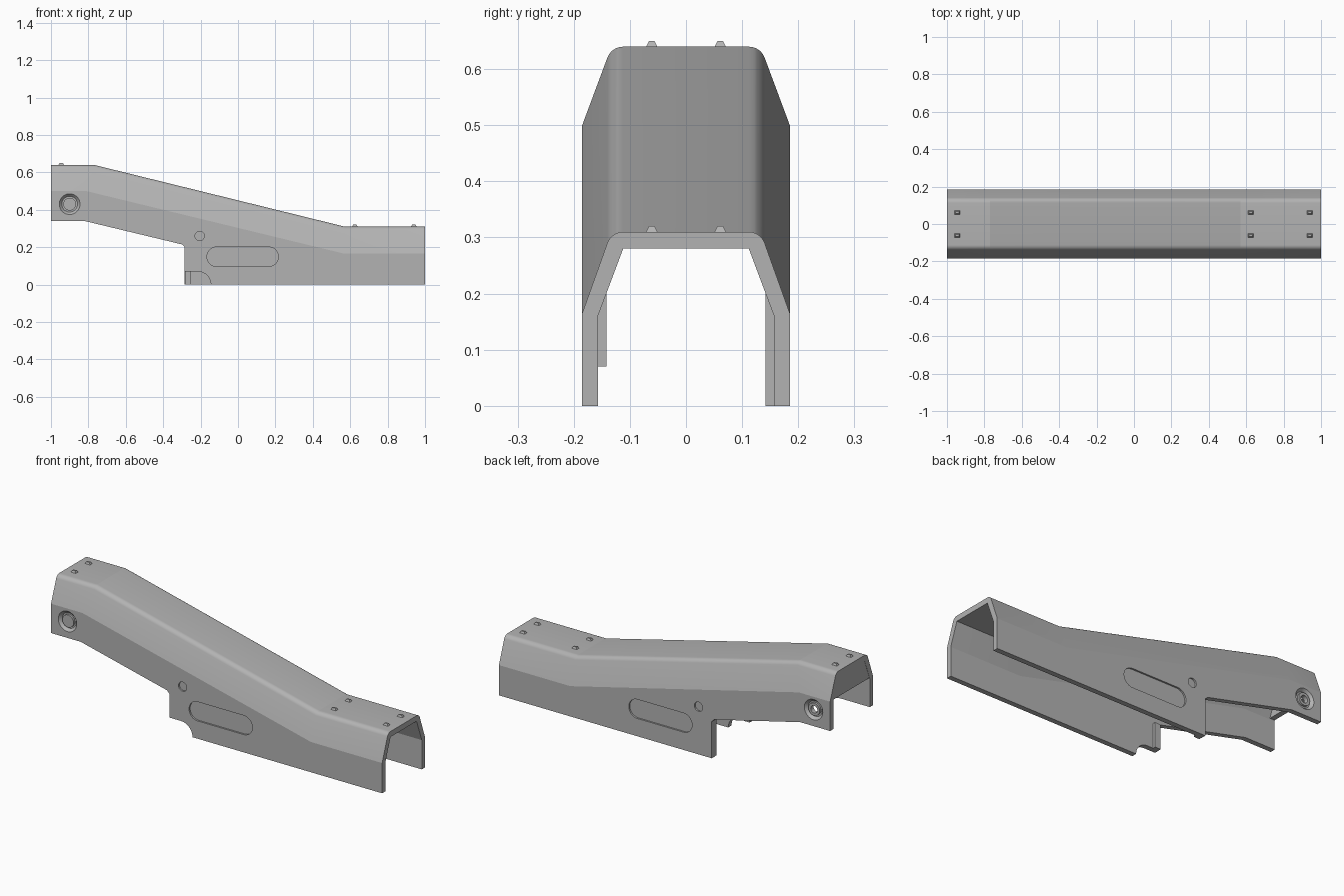
import bpy, bmesh, math
from mathutils import Vector

cube = bpy.data.objects.get("Cube")
if cube:
    bpy.data.objects.remove(cube, do_unlink=True)

grey = bpy.data.materials.new("satin_grey")
grey.use_nodes = True
grey.diffuse_color = (0.45, 0.45, 0.45, 1)
grey.node_tree.nodes["Principled BSDF"].inputs["Base Color"].default_value = (0.45, 0.45, 0.45, 1)


def make(name, rings):
    """Join equal closed rings of points into a capped solid."""
    bm = bmesh.new()
    rows = [[bm.verts.new(p) for p in ring] for ring in rings]
    n = len(rows[0])
    for a, b in zip(rows, rows[1:]):
        for i in range(n):
            j = (i + 1) % n
            bm.faces.new((a[i], a[j], b[j], b[i]))
    bm.faces.new(rows[0])
    bm.faces.new(rows[-1])
    bmesh.ops.recalc_face_normals(bm, faces=bm.faces)
    mesh = bpy.data.meshes.new(name)
    bm.to_mesh(mesh)
    bm.free()
    mesh.materials.append(grey)
    ob = bpy.data.objects.new(name, mesh)
    bpy.context.collection.objects.link(ob)
    return ob


def prism(name, pts, y0, y1, end_scale=1):
    """Extrude an x-z outline along y, optionally tapering."""
    cx = sum(p[0] for p in pts) / len(pts)
    cz = sum(p[1] for p in pts) / len(pts)
    first = [(x, y0, z) for x, z in pts]
    last = [(cx + (x - cx) * end_scale, y1, cz + (z - cz) * end_scale) for x, z in pts]
    return make(name, [first, last])


def arc(cx, cz, r, start, end, steps):
    angles = [math.radians(start + (end - start) * i / steps) for i in range(steps + 1)]
    return [(cx + r * math.cos(a), cz + r * math.sin(a)) for a in angles]


def circle(cx, cz, r):
    return arc(cx, cz, r, 0, 360, 40)[:-1]


def box(name, x, y, z):
    return prism(name, [(x[0], z[0]), (x[1], z[0]), (x[1], z[1]), (x[0], z[1])], *y)


def cut(target, cutter):
    cutter.hide_render = True
    mod = target.modifiers.new("cut", 'BOOLEAN')
    mod.operation = 'DIFFERENCE'
    mod.solver = 'EXACT'
    mod.object = cutter
    bpy.context.view_layer.objects.active = target
    bpy.ops.object.modifier_apply(modifier=mod.name)
    bpy.data.objects.remove(cutter, do_unlink=True)


# Channel cover: hat section lofted along x
def section(x_low, x_top, shoulder, top):
    half = [(x_low, 0.185, 0), (x_low, 0.185, shoulder)]
    half += [(x_top, y, z) for y, z in arc(0.112, top - 0.03, 0.03, 22, 90, 7)]
    inner = [(x_top, 0.112, top - 0.03), (x_low, 0.157, shoulder - 0.005), (x_low, 0.157, 0)]
    mirror = lambda pts: [(x, -y, z) for x, y, z in reversed(pts)]
    return half + mirror(half) + mirror(inner) + inner


shell = make("cover_shell", [section(-1, -1, 0.5, 0.64),
                             section(-0.81, -0.77, 0.5, 0.64),
                             section(0.57, 0.57, 0.165, 0.31),
                             section(1, 1, 0.165, 0.31)])

# Raised underside at the tall end
cut(shell, prism("under_cutter", [(-1.1, -0.1), (-0.285, -0.1), (-0.285, 0.2),
                                  (-0.3, 0.215), (-0.82, 0.34), (-1.1, 0.34)], -0.3, 0.3))
# Rounded corner notch in the front wall
notch = [(-0.4, -0.1), (-0.145, -0.1)] + arc(-0.215, 0, 0.07, 0, 90, 10) + [(-0.4, 0.07)]
cut(shell, prism("notch_cutter", notch, -0.3, 0))

slot = arc(0.164, 0.149, 0.052, -90, 90, 20) + arc(-0.114, 0.149, 0.052, 90, 270, 20)
parts = [shell]
for side, label in ((-1, "front"), (1, "back")):
    # Shallow slot, round dimple and countersunk pivot seat
    cut(shell, prism("slot_cutter", slot, side * 0.2, side * 0.176))
    cut(shell, prism("dimple_cutter", circle(-0.205, 0.26, 0.025), side * 0.2, side * 0.176))
    cut(shell, prism("seat_cutter", circle(-0.9, 0.43, 0.056), side * 0.1855, side * 0.17, 0.75))
    plug = prism(label + "_pivot_plug", circle(-0.9, 0.43, 0.034), side * 0.165, side * 0.181)
    if side > 0:
        for target in (shell, plug):
            cut(target, prism("hole_cutter", circle(-0.9, 0.43, 0.02), 0.1, 0.3))
    # Inner stiffening flange at the step
    low = 0.07 if side < 0 else 0
    flange = box(label + "_flange", (-0.284, -0.25), (side * 0.142, side * 0.165), (low, 0.205))
    parts += [plug, flange]

# Closed panel at the upper part of the tall end
panel = [(-0.178, 0.5), (0.178, 0.5), (0.127, 0.628), (-0.127, 0.628)]
parts.append(make("end_panel", [[(x, y, z) for y, z in panel] for x in (-0.999, -0.97)]))

# Small tapered studs on the top
for x, z in ((-0.945, 0.64), (0.625, 0.31), (0.94, 0.31)):
    for y in (-0.061, 0.061):
        rings = [[(x + sx * a, y + sy * b, h) for sx, sy in ((-1, -1), (1, -1), (1, 1), (-1, 1))]
                 for a, b, h in ((0.015, 0.011, z - 0.004), (0.015, 0.010, z), (0.009, 0.005, z + 0.01))]
        parts.append(make("top_stud", rings))

# Smooth the rounded shoulders and holes, keep folds crisp
bpy.ops.object.select_all(action='DESELECT')
for ob in parts:
    ob.select_set(True)
bpy.context.view_layer.objects.active = shell
bpy.ops.object.shade_smooth_by_angle(angle=math.radians(12))
